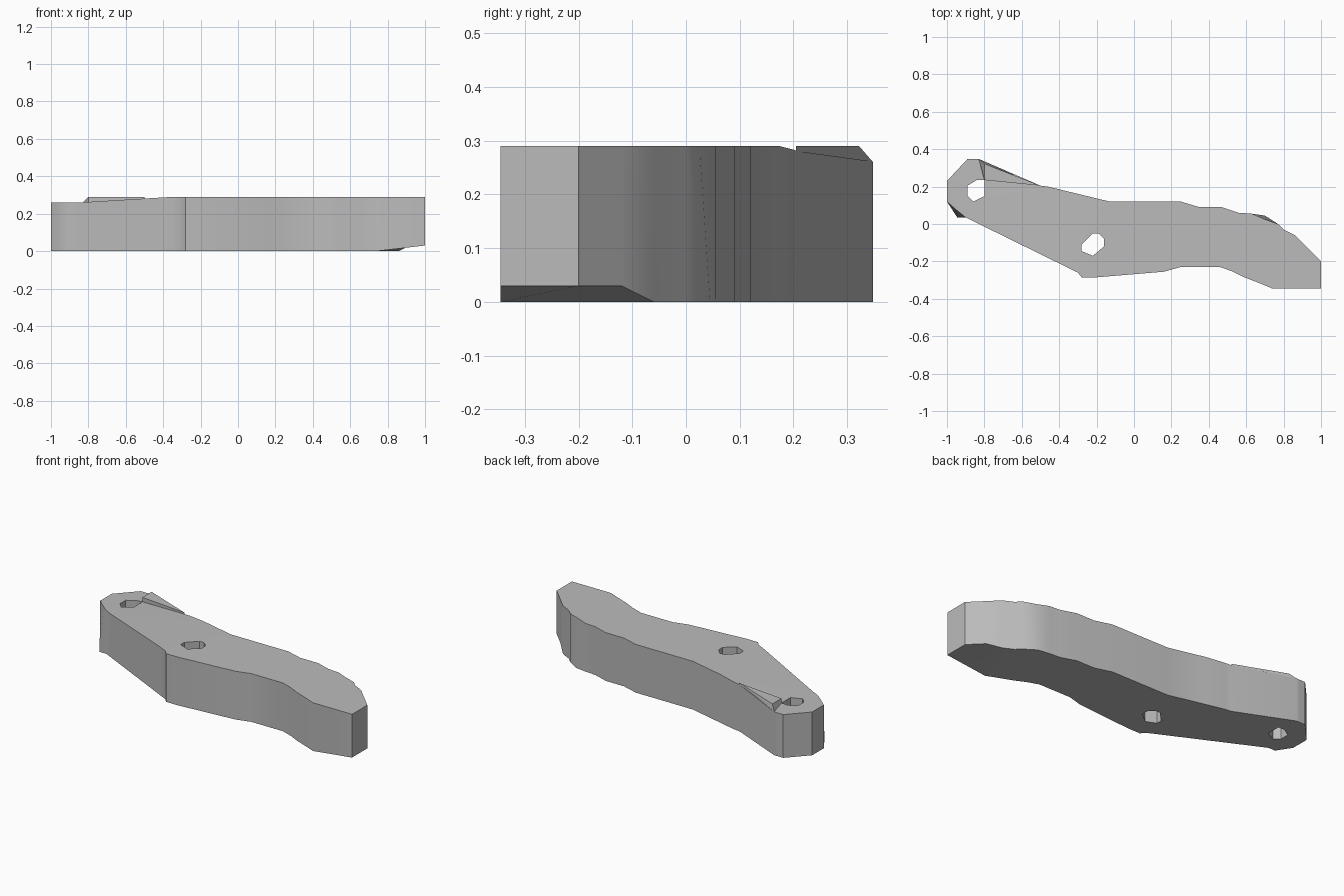
import bpy, bmesh, math
from mathutils import Vector

cube = bpy.data.objects.get("Cube")
if cube:
    bpy.data.objects.remove(cube, do_unlink=True)

HEIGHT, STEP = 0.29, 0.03

grey = bpy.data.materials.new("plain grey")
grey.use_nodes = True
colour = (0.5, 0.5, 0.5, 1)
grey.diffuse_color = colour
grey.node_tree.nodes["Principled BSDF"].inputs["Base Color"].default_value = colour


def finish(name, bm):
    bmesh.ops.recalc_face_normals(bm, faces=bm.faces[:])
    mesh = bpy.data.meshes.new(name)
    bm.to_mesh(mesh)
    bm.free()
    mesh.materials.append(grey)
    obj = bpy.data.objects.new(name, mesh)
    bpy.context.collection.objects.link(obj)
    return obj


def prism(bottom, top, z0, z1):
    """Closed prism between two outlines with equal point counts."""
    bm = bmesh.new()
    low = [bm.verts.new((x, y, z0)) for x, y in bottom]
    high = [bm.verts.new((x, y, z1)) for x, y in top]
    bm.faces.new(low[::-1])
    bm.faces.new(high)
    n = len(low)
    for i in range(n):
        j = (i + 1) % n
        bm.faces.new((low[i], low[j], high[j], high[i]))
    return bm


# Curved arm outline, clockwise from the rounded end
top = [(-1, .23), (-.89, .348), (-.83, .348), (-.5, .205), (-.46, .2), (-.13, .12),
       (.25, .12), (.35, .09), (.47, .09), (.56, .06), (.63, .055), (.70, .025),
       (.77, 0), (.8, -.03), (.86, -.06), (.92, -.12), (1, -.2), (1, -.345),
       (.74, -.345), (.68, -.32), (.59, -.285), (.53, -.255), (.46, -.23),
       (.25, -.23), (.16, -.255), (-.2, -.285), (-.28, -.285), (-.3, -.26),
       (-.9, .035), (-.95, .075), (-1, .12)]
# The lower edge bulges slightly in two places
bulge = {(.70, .025): (.70, .045), (-.95, .075): (-.945, .035)}
bottom = [bulge.get(p, p) for p in top]

bm = prism(bottom, top, 0, HEIGHT)
for point, normal in (((-.35, 0, 0), (1, 0, 0)), ((-.85, 0, 0), (1, 0, 0)),
                      ((.74, -.345, 0), (.285, -.12, 0))):
    bmesh.ops.bisect_plane(bm, geom=bm.verts[:] + bm.edges[:] + bm.faces[:], dist=1e-4,
                           plane_co=Vector(point), plane_no=Vector(normal).normalized())
for v in bm.verts:
    if v.co.z > HEIGHT / 2:            # top ramps down to the rounded end
        v.co.z -= STEP * min(1, max(0, (-.35 - v.co.x) / .5))
    elif v.co.x > .9:                  # underside lifts at the square tip
        v.co.z = STEP
arm = finish("arm", bm)

# Two bolt holes
holes = {
    "end_hole_cutter": [(-.89, .15), (-.86, .12), (-.8, .15), (-.8, .235), (-.84, .235), (-.89, .205)],
    "middle_hole_cutter": [(-.28, -.145), (-.22, -.17), (-.16, -.12), (-.16, -.08),
                           (-.19, -.05), (-.22, -.05), (-.28, -.11)],
}
cutters = []
for name, pts in holes.items():
    cutter = finish(name, prism(pts, pts, -.1, .4))
    cutter.hide_render = True
    cutters.append(cutter)
    mod = arm.modifiers.new(name, "BOOLEAN")
    mod.object = cutter
    mod.operation = "DIFFERENCE"
    mod.solver = "EXACT"

bpy.ops.object.select_all(action="DESELECT")
arm.select_set(True)
bpy.context.view_layer.objects.active = arm
for mod in list(arm.modifiers):
    bpy.ops.object.modifier_apply(modifier=mod.name)
for cutter in cutters:
    bpy.data.objects.remove(cutter, do_unlink=True)
bpy.ops.object.shade_smooth_by_angle(angle=math.radians(30))

# Raised wedge beside the end hole
finish("raised_wedge", prism([(-.83, .348), (-.8, .235), (-.5, .205)],
                             [(-.8, .322), (-.8, .235), (-.5, .205)], .26, HEIGHT))
